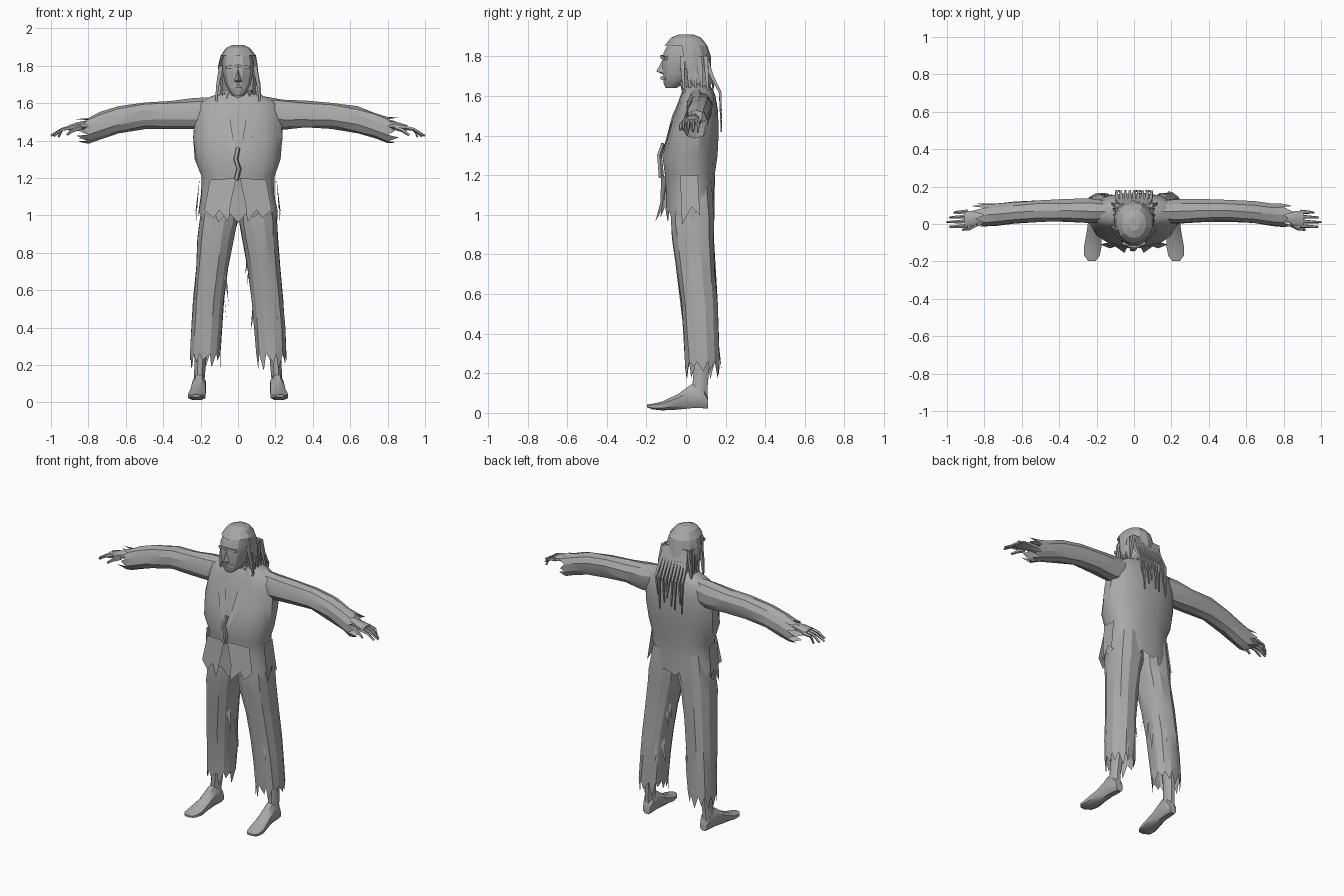
import bpy, bmesh, math, random
from mathutils import Vector

if "Cube" in bpy.data.objects:
    bpy.data.objects.remove(bpy.data.objects["Cube"])

random.seed(7)
cloth = bpy.data.materials.new("plain_grey")
cloth.diffuse_color = (0.40, 0.40, 0.40, 1)
cloth.use_nodes = True
cloth.node_tree.nodes["Principled BSDF"].inputs["Base Color"].default_value = cloth.diffuse_color
PLANES = {'x': (Vector((0, 1, 0)), Vector((0, 0, 1)), Vector((1, 0, 0))),
          'y': (Vector((1, 0, 0)), Vector((0, 0, 1)), Vector((0, 1, 0))),
          'z': (Vector((1, 0, 0)), Vector((0, 1, 0)), Vector((0, 0, 1)))}


def finish(bm, name, angle=32):
    bmesh.ops.recalc_face_normals(bm, faces=bm.faces)
    me = bpy.data.meshes.new(name)
    bm.to_mesh(me)
    bm.free()
    ob = bpy.data.objects.new(name, me)
    bpy.context.collection.objects.link(ob)
    me.materials.append(cloth)
    bpy.ops.object.select_all(action='DESELECT')
    ob.select_set(True)
    bpy.context.view_layer.objects.active = ob
    bpy.ops.object.shade_smooth_by_angle(angle=math.radians(angle))
    return ob


def loft(bm, rings, axis, n=12, power=1.0, jitter=0.0, cap0=True, cap1=True, tatter=0.0):
    """Skin rings (position, u centre, u radius, v centre, v radius) along an axis."""
    u, v, w = PLANES[axis]
    loops = []
    for p, uc, ur, vc, vr in rings:
        loop = []
        for i in range(n):
            a = 2 * math.pi * (i + .5) / n
            c, s = math.cos(a), math.sin(a)
            k = 1 + random.uniform(-jitter, jitter)
            x = uc + ur * k * math.copysign(abs(c) ** power, c)
            y = vc + vr * k * math.copysign(abs(s) ** power, s)
            loop.append(bm.verts.new(u * x + v * y + w * p))
        loops.append(loop)
    for a, b in zip(loops, loops[1:]):
        for i in range(n):
            j = (i + 1) % n
            bm.faces.new((a[i], a[j], b[j], b[i]))
    if cap0:
        bm.faces.new(loops[0])
    if cap1:
        bm.faces.new(loops[-1])
    # torn teeth along the last ring
    if tatter:
        d = w * math.copysign(1, rings[-1][0] - rings[0][0])
        for i in range(n):
            a, b = loops[-1][i], loops[-1][(i + 1) % n]
            t = random.uniform(.2, .8)
            tip = bm.verts.new(a.co.lerp(b.co, t) + d * tatter * random.uniform(.3, 1))
            bm.faces.new((a, b, tip))
    return loops


def tube(bm, pts, r0, r1, n=4):
    """Tapered strand through a few points."""
    loops = []
    for i, p in enumerate(pts):
        p = Vector(p)
        d = (Vector(pts[min(i + 1, len(pts) - 1)]) - Vector(pts[max(i - 1, 0)])).normalized()
        q = d.orthogonal().normalized()
        t = d.cross(q)
        r = r0 + (r1 - r0) * i / (len(pts) - 1)
        loops.append([bm.verts.new(p + q * r * math.cos(2 * math.pi * k / n)
                                   + t * r * math.sin(2 * math.pi * k / n)) for k in range(n)])
    for a, b in zip(loops, loops[1:]):
        for i in range(n):
            bm.faces.new((a[i], a[(i + 1) % n], b[(i + 1) % n], b[i]))
    bm.faces.new(loops[0])
    bm.faces.new(loops[-1])


def sheet(bm, pts):
    bm.faces.new([bm.verts.new(p) for p in pts])


# Jacket body with torn hem
bm = bmesh.new()
loft(bm, [(1.66, 0, .075, .055, .055), (1.635, 0, .15, .06, .075), (1.60, 0, .215, .06, .09),
          (1.52, 0, .235, .055, .11), (1.42, 0, .242, .04, .125), (1.30, 0, .232, .02, .14),
          (1.21, 0, .198, .02, .13), (1.12, 0, .198, .02, .125), (1.02, 0, .212, .022, .127)],
     'z', 16, .85, .02, cap1=False, tatter=.07)
finish(bm, "jacket")

# Lapels, closing knot, and front tails
bm = bmesh.new()
for s in (-1, 1):
    sheet(bm, [(s * .07, .0, 1.66), (s * .12, -.035, 1.56), (s * .075, -.088, 1.42),
               (s * .005, -.128, 1.28), (s * .04, -.07, 1.5)])
    sheet(bm, [(s * .01, -.125, 1.2), (s * .15, -.1, 1.19), (s * .18, -.11, 1.03),
               (s * .13, -.13, .985), (s * .1, -.12, 1.03), (s * .05, -.155, .965), (s * .04, -.13, 1.06)])
    sheet(bm, [(s * .205, -.03, 1.2), (s * .205, .06, 1.2), (s * .23, .07, 1.0),
               (s * .222, .03, 1.04), (s * .225, -.02, .95)])
tube(bm, [(.0, -.115, 1.36), (-.012, -.135, 1.3), (.005, -.13, 1.25), (-.01, -.125, 1.19)], .012, .014, 5)
finish(bm, "jacket_front_details")

for side, s in (("right", -1), ("left", 1)):
    # Sleeves with torn cuffs
    bm = bmesh.new()
    loft(bm, [(s * .12, .065, .06, 1.55, .085), (s * .24, .068, .068, 1.54, .082),
              (s * .36, .072, .062, 1.538, .072), (s * .50, .072, .06, 1.535, .07),
              (s * .64, .062, .06, 1.51, .07), (s * .74, .052, .062, 1.478, .07),
              (s * .80, .048, .064, 1.455, .068)],
         'x', 10, .9, .07, cap1=False, tatter=.075)
    finish(bm, side + "_sleeve", 25)

    # Palm, fingers and thumb
    bm = bmesh.new()
    loft(bm, [(s * .72, .04, .028, 1.485, .028), (s * .82, .035, .03, 1.482, .024),
              (s * .86, .03, .042, 1.478, .02), (s * .905, .027, .046, 1.468, .016)], 'x', 8)
    for k, (y, tip) in enumerate(((-.01, .985), (.015, 1.0), (.04, .985), (.066, .96))):
        tube(bm, [(s * .89, y, 1.47), (s * .94, y - .003, 1.46),
                  (s * tip, y - .005, 1.43 - .004 * k)], .012, .006, 5)
    tube(bm, [(s * .84, .0, 1.47), (s * .88, -.025, 1.455), (s * .915, -.03, 1.43)], .014, .007, 5)
    finish(bm, side + "_hand", 40)

    # Trouser legs with torn hems
    bm = bmesh.new()
    loft(bm, [(1.14, s * .095, .09, .03, .1), (.97, s * .105, .105, .032, .11),
              (.88, s * .118, .098, .035, .108), (.72, s * .138, .09, .05, .1),
              (.55, s * .157, .084, .066, .094), (.40, s * .168, .086, .075, .09),
              (.26, s * .177, .084, .082, .087)],
         'z', 12, .85, .045, cap1=False, tatter=.09)
    # Loose rips lying on the cloth
    for k in range(9):
        a = random.uniform(0, 2 * math.pi)
        z = random.uniform(.35, .85)
        cx, cy = s * (.177 - (z - .26) * .1), .082 - (z - .26) * .07
        def on(a, z, r):
            return (cx + r * .088 * math.cos(a), cy + r * .098 * math.sin(a), z)
        sheet(bm, [on(a, z, .9), on(a + .35, z + .03, .9), on(a + .3, z - .13, 1.08)])
    finish(bm, side + "_trouser_leg", 25)

    # Bare shin, ankle and foot
    bm = bmesh.new()
    loft(bm, [(.42, s * .18, .042, .08, .05), (.24, s * .2, .034, .08, .042),
              (.13, s * .207, .031, .07, .042), (.05, s * .208, .034, .07, .04)], 'z', 8)
    loft(bm, [(.112, s * .205, .026, .05, .03), (.09, s * .205, .036, .075, .055),
              (.03, s * .208, .038, .085, .065), (-.04, s * .213, .042, .056, .042),
              (-.12, s * .22, .05, .035, .024), (-.17, s * .225, .044, .032, .015),
              (-.197, s * .225, .022, .035, .007)], 'y', 8, .8)
    finish(bm, side + "_foot", 40)

# Neck and faceted head
bm = bmesh.new()
loft(bm, [(1.58, 0, .06, .05, .055), (1.66, 0, .055, .03, .055), (1.72, 0, .055, .01, .06)], 'z', 10)
loft(bm, [(1.642, 0, .028, -.075, .03), (1.665, 0, .05, -.06, .055), (1.70, 0, .07, -.035, .082),
          (1.76, 0, .084, -.015, .108), (1.82, 0, .088, -.008, .108),
          (1.87, 0, .074, -.005, .085), (1.895, 0, .04, 0, .05)], 'z', 12, .9)
finish(bm, "head", 25)

# Nose, brow, and mouth
bm = bmesh.new()
n = [bm.verts.new(p) for p in ((0, -.112, 1.795), (-.025, -.11, 1.715), (.025, -.11, 1.715),
                               (0, -.15, 1.725), (0, -.105, 1.705))]
for f in ((0, 1, 3), (0, 3, 2), (1, 4, 3), (3, 4, 2)):
    bm.faces.new([n[i] for i in f])
tube(bm, [(-.06, -.1, 1.79), (0, -.12, 1.798), (.06, -.1, 1.79)], .012, .012)
tube(bm, [(-.035, -.1, 1.688), (0, -.122, 1.692), (.035, -.1, 1.688)], .011, .011)
finish(bm, "face_features", 20)

# Hair cap, open at the face
bm = bmesh.new()
loops = loft(bm, [(1.912, 0, .03, 0, .035), (1.895, 0, .066, 0, .078), (1.855, 0, .095, .003, .108),
                  (1.80, 0, .106, .012, .11), (1.74, 0, .107, .025, .105), (1.67, 0, .1, .05, .09)],
             'z', 14, 1, .04, cap1=False, tatter=.06)
front = [f for f in bm.faces if f.calc_center_median().z < 1.835 and f.calc_center_median().y < -.025]
bmesh.ops.delete(bm, geom=front, context='FACES')
finish(bm, "hair_cap", 20)

# Hanging hair locks at the sides and back
bm = bmesh.new()
for s in (-1, 1):
    for k in range(5):
        y = -.02 + .03 * k
        x = s * random.uniform(.095, .115)
        tube(bm, [(s * .09, y, 1.80), (x, y + .005, 1.70), (x + s * .008, y + .01, 1.63),
                  (x - s * .005, y + .01, random.uniform(1.5, 1.6))], .016, .003)
for k in range(9):
    x = -.09 + .0225 * k
    tube(bm, [(x * .8, .095, 1.80), (x, .13, 1.70), (x * 1.05, .172, 1.62),
              (x + random.uniform(-.015, .015), .178, random.uniform(1.38, 1.54))], .018, .004)
finish(bm, "hair_locks", 20)
